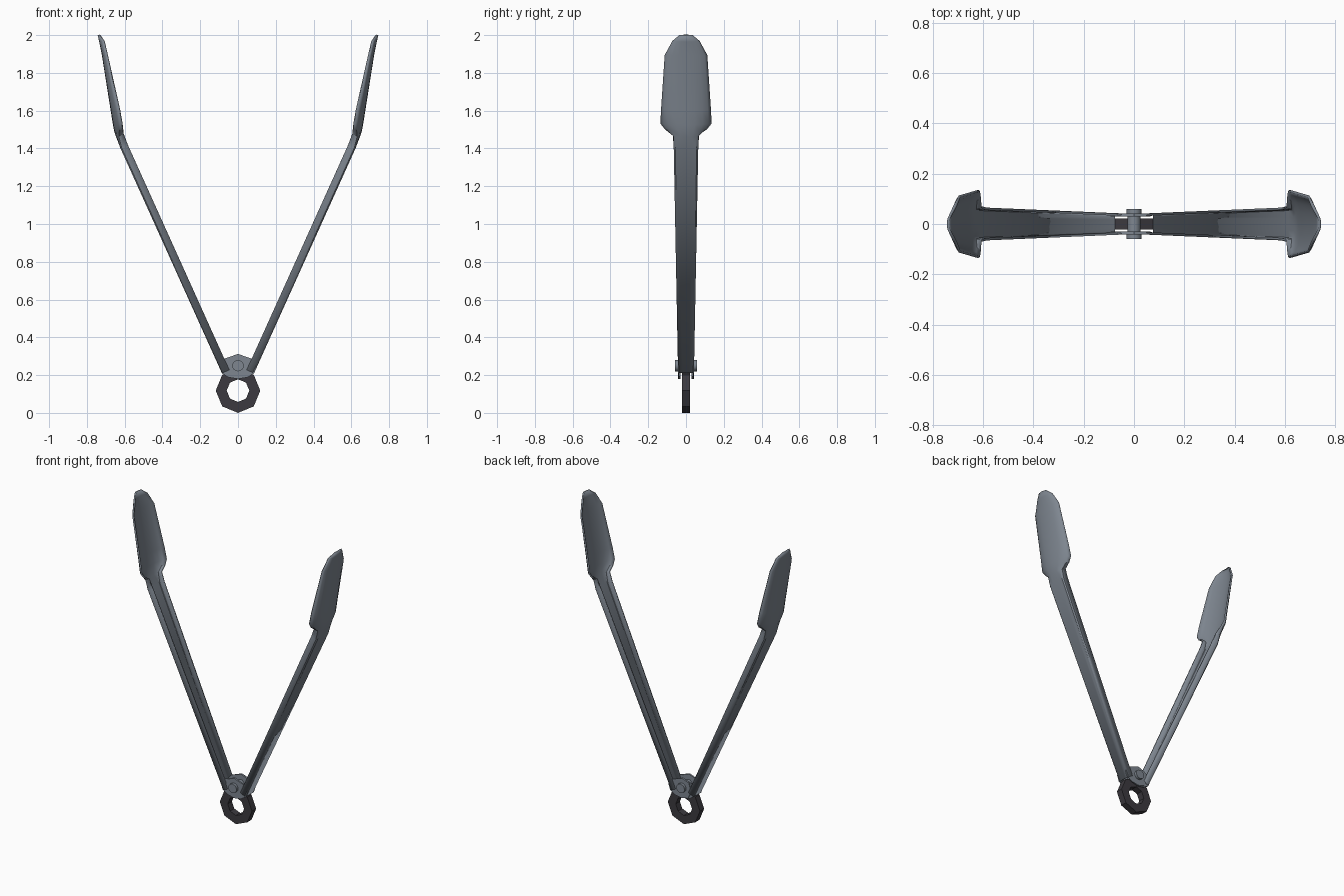
import bpy, bmesh
from math import pi
from mathutils import Vector

old = bpy.data.objects.get("Cube")
if old:
    bpy.data.objects.remove(old)


def material(name, rgb):
    m = bpy.data.materials.new(name)
    m.use_nodes = True
    m.diffuse_color = (*rgb, 1)
    m.node_tree.nodes["Principled BSDF"].inputs["Base Color"].default_value = (*rgb, 1)
    return m


steel = material("brushed steel", (0.21, 0.24, 0.28))
rubber = material("dark rubber", (0.045, 0.042, 0.05))


def finish(name, bm, mat):
    bmesh.ops.recalc_face_normals(bm, faces=bm.faces)
    me = bpy.data.meshes.new(name)
    bm.to_mesh(me)
    bm.free()
    me.materials.append(mat)
    ob = bpy.data.objects.new(name, me)
    bpy.context.collection.objects.link(ob)
    return ob


def smooth(ob):
    bpy.ops.object.select_all(action='DESELECT')
    ob.select_set(True)
    bpy.context.view_layer.objects.active = ob
    bpy.ops.object.shade_smooth_by_angle(angle=pi / 6)


# Arm stations: outer x, z, half width, flange depth, blend from channel to scoop
STATIONS = [
    (0.085, 0.21, 0.042, 0.043, 0), (0.622, 1.40, 0.065, 0.043, 0),
    (0.645, 1.46, 0.070, 0.042, 0.4), (0.655, 1.49, 0.112, 0.045, 1),
    (0.662, 1.525, 0.136, 0.045, 1), (0.674, 1.60, 0.132, 0.043, 1),
    (0.720, 1.89, 0.113, 0.024, 1), (0.735, 1.965, 0.072, 0.022, 1),
    (0.743, 2.0, 0.035, 0.010, 1)]


def section(x, z, w, d, blend, inward):
    channel = [(w, d), (w, 0.007), (w - 0.008, 0), (w * 0.4, 0), (0, 0)]
    scoop = [(w, d), (w * 0.88, d * 0.62), (w * 0.65, d * 0.27), (w * 0.35, d * 0.06), (0, 0)]
    half = [Vector(a).lerp(Vector(b), blend) for a, b in zip(channel, scoop)]
    full = half + [Vector((-p.x, p.y)) for p in half[-2::-1]]
    return [Vector((x, p.x, z)) + inward * p.y for p in full]


# Sheet metal arm with scoop head, mirrored by side
def arm(name, side):
    bm = bmesh.new()
    rows = []
    for i, s in enumerate(STATIONS):
        a, b = STATIONS[max(i - 1, 0)], STATIONS[min(i + 1, len(STATIONS) - 1)]
        inward = Vector((a[1] - b[1], 0, b[0] - a[0])).normalized()
        if i == len(STATIONS) - 1:
            inward = Vector((-1, 0, 0))
        rows.append([bm.verts.new((p.x * side, p.y, p.z)) for p in section(*s, inward)])
    for r, q in zip(rows, rows[1:]):
        for k in range(len(r) - 1):
            bm.faces.new((r[k], r[k + 1], q[k + 1], q[k]))
    bmesh.ops.recalc_face_normals(bm, faces=bm.faces)
    # outer faces must look away from the middle so the thickness grows inward
    bm.normal_update()
    if sum(f.normal.x * f.calc_area() for f in bm.faces) * side < 0:
        bmesh.ops.reverse_faces(bm, faces=bm.faces)
    me = bpy.data.meshes.new(name)
    bm.to_mesh(me)
    bm.free()
    me.materials.append(steel)
    ob = bpy.data.objects.new(name, me)
    bpy.context.collection.objects.link(ob)
    sol = ob.modifiers.new("thickness", 'SOLIDIFY')
    sol.thickness = 0.01
    sol.offset = -1
    smooth(ob)


# Extrude an outline in x,z between two depths
def plate(name, outline, y0, y1, mat):
    bm = bmesh.new()
    face = bm.faces.new([bm.verts.new((x, y0, z)) for x, z in outline])
    ext = bmesh.ops.extrude_face_region(bm, geom=[face])
    bmesh.ops.translate(bm, vec=(0, y1 - y0, 0),
                        verts=[v for v in ext["geom"] if isinstance(v, bmesh.types.BMVert)])
    return finish(name, bm, mat)


LUG = [(0.07, 0.288), (0, 0.312), (-0.05, 0.293), (-0.066, 0.24),
       (-0.045, 0.193), (0, 0.18), (0.05, 0.188), (0.086, 0.21), (0.10, 0.25)]

for label, side, inner in (("left", 1, 0.036), ("right", -1, 0.030)):
    arm(label + "_arm", side)
    # Overlapping hinge lugs
    for end, f in (("front", -1), ("back", 1)):
        plate(f"{label}_{end}_hinge_lug", [(x * side, z) for x, z in LUG],
              f * inner, f * (inner + 0.006), steel)


# Hinge pin with a head at each end
def cylinder(name, radius, depth, y):
    bpy.ops.mesh.primitive_cylinder_add(vertices=16, radius=radius, depth=depth,
                                        location=(0, y, 0.25), rotation=(pi / 2, 0, 0))
    ob = bpy.context.object
    ob.name = name
    ob.data.materials.append(steel)
    smooth(ob)


cylinder("hinge_pin", 0.026, 0.1, 0)
for end, f in (("front", -1), ("back", 1)):
    cylinder(end + "_pin_head", 0.03, 0.018, f * 0.05)

# Octagonal pull ring
bm = bmesh.new()
bmesh.ops.create_circle(bm, segments=8, radius=0.118)
outer = list(bm.edges)
inner = bmesh.ops.create_circle(bm, segments=8, radius=0.06)["verts"]
bmesh.ops.bridge_loops(bm, edges=list(bm.edges))
ext = bmesh.ops.extrude_face_region(bm, geom=list(bm.faces))
bmesh.ops.translate(bm, vec=(0, 0, 0.044),
                    verts=[v for v in ext["geom"] if isinstance(v, bmesh.types.BMVert)])
ring = finish("pull_ring", bm, rubber)
ring.rotation_euler = (pi / 2, 0, 0)
ring.location = (0, 0.022, 0.118)
